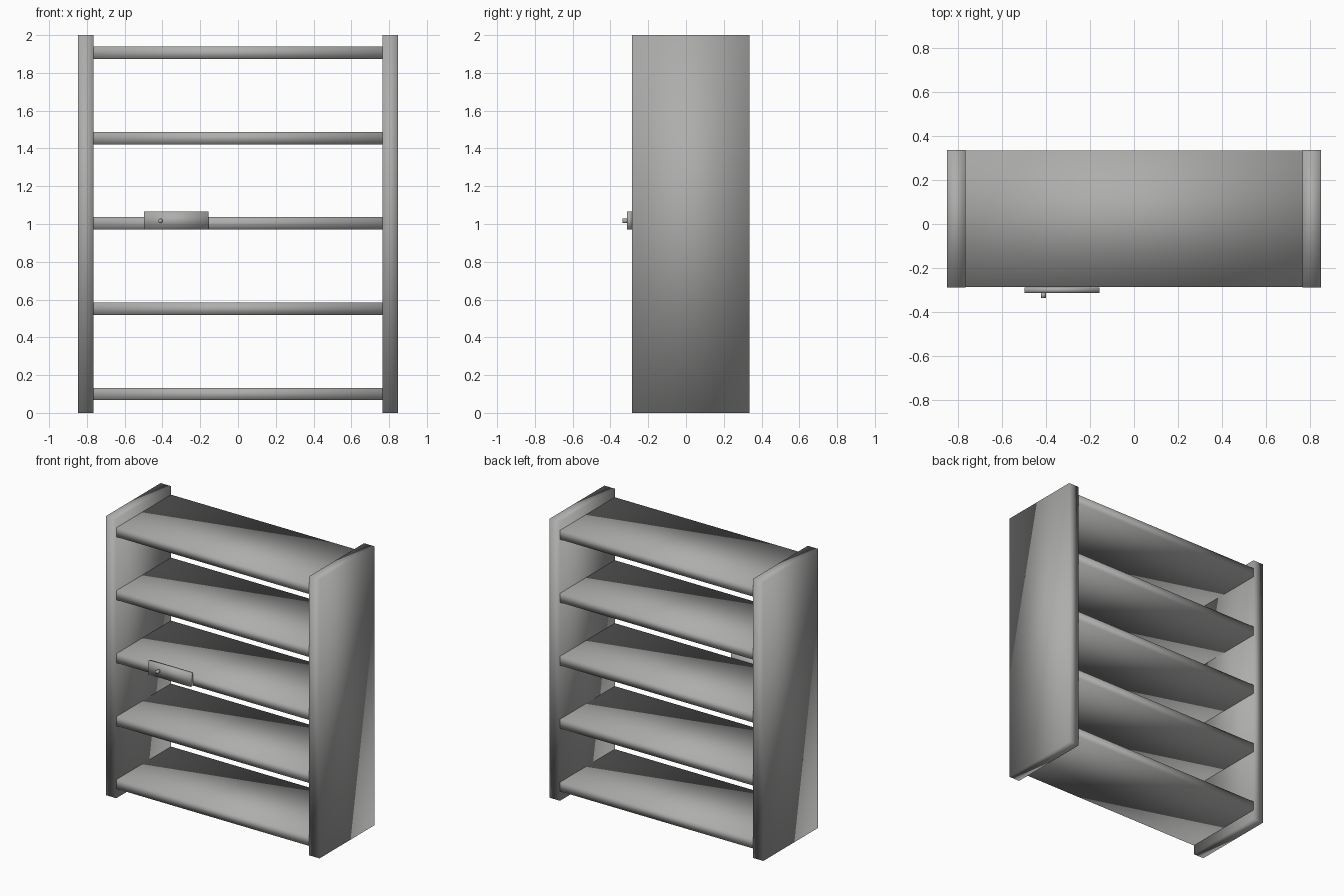
import bpy
from math import radians

cube = bpy.data.objects.get("Cube")
if cube:
    bpy.data.objects.remove(cube, do_unlink=True)

grey = bpy.data.materials.new("warm grey")
grey.use_nodes = True
colour = (0.42, 0.42, 0.415, 1)
grey.diffuse_color = colour
grey.node_tree.nodes["Principled BSDF"].inputs["Base Color"].default_value = colour


def finish(obj, name):
    obj.name = name
    obj.data.materials.append(grey)
    # Soft shading runs across every edge of the boards
    for face in obj.data.polygons:
        face.use_smooth = True
    return obj


def board(name, low, high):
    """Box spanning two opposite corners."""
    bpy.ops.mesh.primitive_cube_add(size=1)
    obj = bpy.context.object
    for v in obj.data.vertices:
        v.co = [b if c > 0 else a for a, b, c in zip(low, high, v.co)]
    return finish(obj, name)


FRONT, BACK = -0.287, 0.335
INNER, OUTER = 0.765, 0.848

# Side panels
board("left_side_panel", (INNER, FRONT, 0), (OUTER, BACK, 2))
board("right_side_panel", (-OUTER, FRONT, 0), (-INNER, BACK, 2))

# Five evenly spaced shelves, let into the side panels
THICKNESS, SPACING = 0.066, 0.4515
for i in range(5):
    z = 0.067 + i * SPACING
    reach = OUTER - 0.002
    board(f"shelf_{i + 1}", (-reach, FRONT + 0.001, z),
          (reach, BACK - 0.001, z + THICKNESS))

# Small plate on the front edge of the middle shelf, with its stud
board("label_plate", (-0.497, -0.312, 0.97), (-0.157, FRONT, 1.065))
bpy.ops.mesh.primitive_cylinder_add(vertices=24, radius=0.012, depth=0.025,
                                    location=(-0.411, -0.3225, 1.016),
                                    rotation=(radians(90), 0, 0))
finish(bpy.context.object, "plate_stud")
